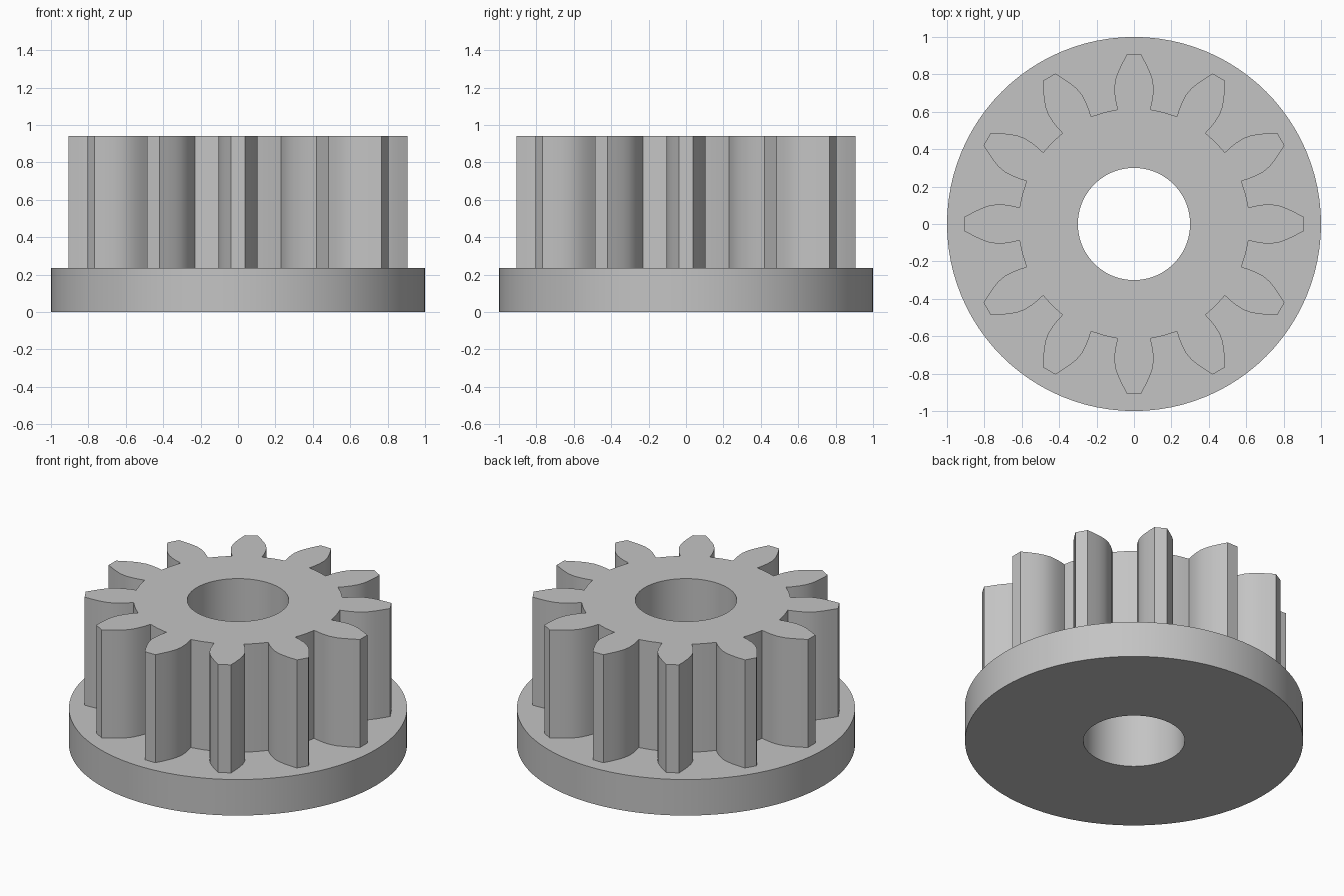
import bpy
import bmesh
from math import cos, sin, pi, radians

cube = bpy.data.objects.get("Cube")
if cube:
    bpy.data.objects.remove(cube, do_unlink=True)

TEETH = 12
BORE_RADIUS = 0.3
FLANGE_TOP = 0.235
GEAR_TOP = 0.94

# One plain grey for the whole part
grey = bpy.data.materials.new("plain grey")
grey.use_nodes = True
colour = (0.55, 0.55, 0.55, 1)
grey.diffuse_color = colour
grey.node_tree.nodes["Principled BSDF"].inputs["Base Color"].default_value = colour


def circle(radius, count=96):
    return [(radius * cos(2 * pi * i / count), radius * sin(2 * pi * i / count))
            for i in range(count)]


def gear_outline():
    # Half of one tooth: distance along the tooth, half width
    flank = [(0.612, 0.088), (0.65, 0.097), (0.69, 0.103), (0.735, 0.105),
             (0.78, 0.097), (0.82, 0.082), (0.86, 0.063), (0.907, 0.038)]
    tooth = [(r, -w) for r, w in flank] + [(r, w) for r, w in reversed(flank)]
    # Middle of the root between two teeth
    half_pitch = pi / TEETH
    tooth.append((0.618 * cos(half_pitch), 0.618 * sin(half_pitch)))
    outline = []
    for i in range(TEETH):
        a = 2 * pi * i / TEETH
        outline += [(x * cos(a) - y * sin(a), x * sin(a) + y * cos(a)) for x, y in tooth]
    return outline


def bored_prism(name, outline, bottom, top):
    """Extrude an outline with a round bore through its middle."""
    bm = bmesh.new()
    edges = []
    for loop in (outline, circle(BORE_RADIUS)):
        verts = [bm.verts.new((x, y, bottom)) for x, y in loop]
        edges += [bm.edges.new((v, verts[i - 1])) for i, v in enumerate(verts)]
    bmesh.ops.triangle_fill(bm, edges=edges, use_beauty=True, normal=(0, 0, 1))
    result = bmesh.ops.extrude_face_region(bm, geom=bm.faces[:], use_keep_orig=True)
    raised = [g for g in result["geom"] if isinstance(g, bmesh.types.BMVert)]
    bmesh.ops.translate(bm, verts=raised, vec=(0, 0, top - bottom))
    bmesh.ops.recalc_face_normals(bm, faces=bm.faces[:])
    mesh = bpy.data.meshes.new(name)
    bm.to_mesh(mesh)
    bm.free()
    mesh.materials.append(grey)
    obj = bpy.data.objects.new(name, mesh)
    bpy.context.collection.objects.link(obj)
    bpy.ops.object.select_all(action="DESELECT")
    obj.select_set(True)
    bpy.context.view_layer.objects.active = obj
    bpy.ops.object.shade_smooth_by_angle(angle=radians(20))
    return obj


# Flange disc with the toothed wheel standing on it
bored_prism("flange", circle(1.0), 0, FLANGE_TOP)
bored_prism("toothed_wheel", gear_outline(), FLANGE_TOP, GEAR_TOP)
